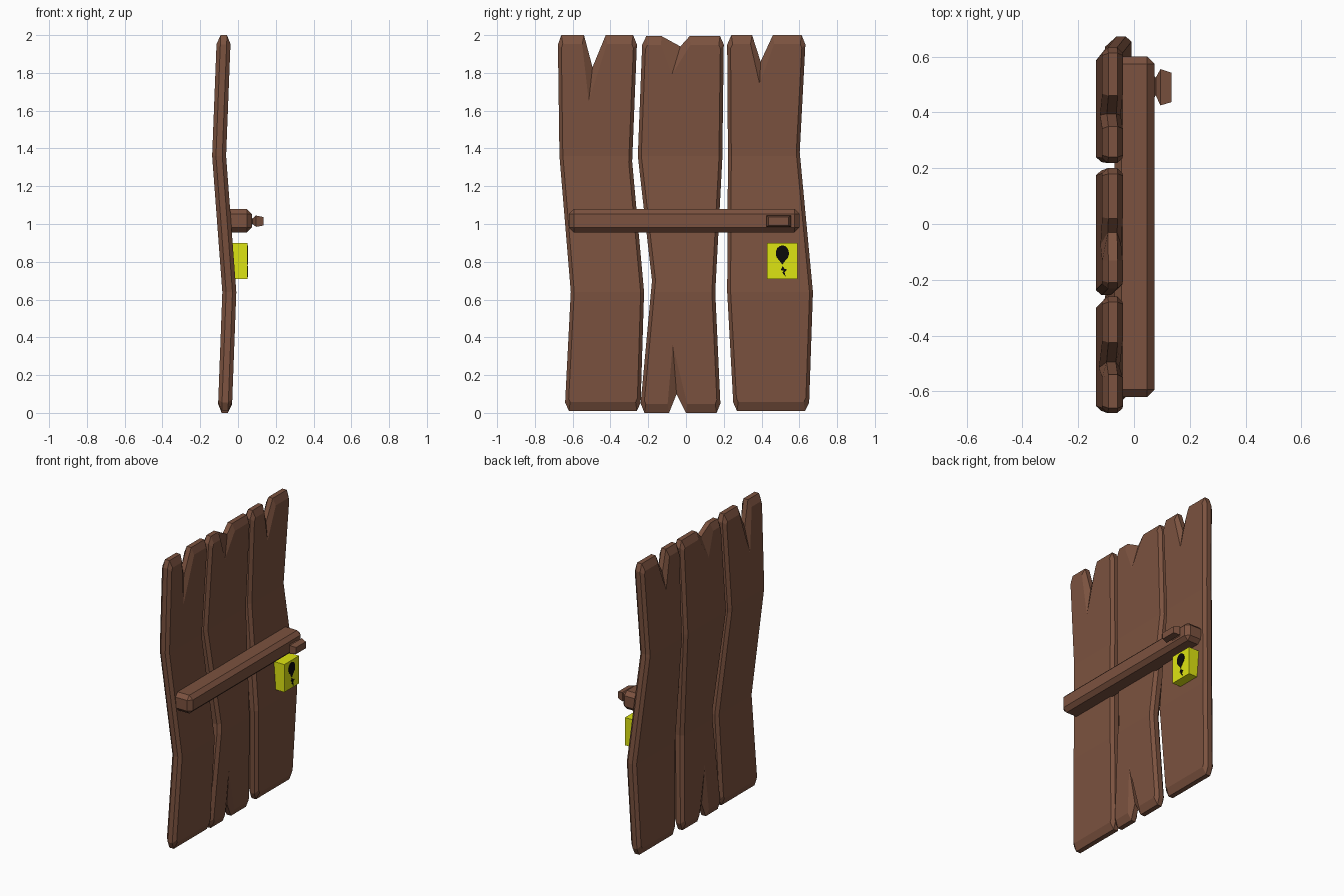
import bpy, bmesh, math
from mathutils import Vector

if "Cube" in bpy.data.objects:
    bpy.data.objects.remove(bpy.data.objects["Cube"])


def material(name, col):
    m = bpy.data.materials.new(name)
    m.diffuse_color = (*col, 1)
    m.use_nodes = True
    m.node_tree.nodes["Principled BSDF"].inputs["Base Color"].default_value = m.diffuse_color
    return m


WOOD = material("brown wood", (0.20, 0.085, 0.05))
YELLOW = material("yellow paint", (0.73, 0.78, 0.006))
BLACK = material("black paint", (0.003, 0.003, 0.003))


def finish(bm, name, mat):
    bmesh.ops.recalc_face_normals(bm, faces=bm.faces[:])
    me = bpy.data.meshes.new(name)
    bm.to_mesh(me)
    bm.free()
    me.materials.append(mat)
    ob = bpy.data.objects.new(name, me)
    bpy.context.collection.objects.link(ob)
    return ob


def loft(rings):
    """Skin a row of equal-length closed rings and cap both ends."""
    bm = bmesh.new()
    vs = [[bm.verts.new(p) for p in r] for r in rings]
    n = len(rings[0])
    for a, b in zip(vs, vs[1:]):
        for i in range(n):
            j = (i + 1) % n
            bm.faces.new((a[i], a[j], b[j], b[i]))
    bm.faces.new(vs[0])
    bm.faces.new(vs[-1])
    return bm


def inset(pts, dy=0.018, dz=0.047):
    """Mitred inward offset of a clockwise outline; 4-value points give their own inner spot."""
    s = [Vector((p[0] / dy, p[1] / dz)) for p in pts]
    out = []
    for i, p in enumerate(pts):
        if len(p) == 4:
            out.append((p[2], p[3]))
            continue
        d1 = (s[i] - s[i - 1]).normalized()
        d2 = (s[(i + 1) % len(s)] - s[i]).normalized()
        n1, n2 = Vector((d1.y, -d1.x)), Vector((d2.y, -d2.x))
        q = s[i] + (n1 + n2) / (1 + n1.dot(n2))
        out.append((q.x * dy, q.y * dz))
    return out


BEND = [(0, -0.07), (0.64, -0.046), (1.36, -0.100), (2.0, -0.075)]


def bend(z):
    for (z0, x0), (z1, x1) in zip(BEND, BEND[1:]):
        if z <= z1 or z1 == 2.0:
            return x0 + (x1 - x0) * (z - z0) / (z1 - z0)


def plank(name, pts):
    inner, h = inset(pts), 0.037
    outer = [p[:2] for p in pts]
    bm = loft([[(x, *p) for p in ring] for x, ring in
               ((-h, inner), (-h * 0.45, outer), (h * 0.45, outer), (h, inner))])
    for z in (0.64, 1.36):
        bmesh.ops.bisect_plane(bm, geom=bm.verts[:] + bm.edges[:] + bm.faces[:],
                               plane_co=(0, 0, z), plane_no=(0, 0, 1))
    for v in bm.verts:
        v.co.x += bend(v.co.z)
    return finish(bm, name, WOOD)


# Three warped planks with split ends (y, z outlines)
plank("left_plank", [
    (-0.62, 0.01), (-0.64, 0.055), (-0.61, 0.64), (-0.67, 1.36), (-0.678, 1.95), (-0.66, 2.0),
    (-0.54, 2.0), (-0.495, 1.83, -0.515, 1.65), (-0.425, 2.0), (-0.28, 2.0), (-0.26, 1.95),
    (-0.285, 1.33), (-0.222, 0.64), (-0.24, 0.055), (-0.26, 0.01)])
plank("middle_plank", [
    (-0.22, 0.0), (-0.24, 0.05), (-0.18, 0.70), (-0.255, 1.36), (-0.232, 1.95), (-0.21, 1.995),
    (-0.13, 1.995), (-0.03, 1.94, -0.075, 1.79), (0.02, 1.995), (0.18, 1.995), (0.2, 1.95),
    (0.192, 1.34), (0.155, 0.64), (0.182, 0.05), (0.162, 0.0),
    (0.0, 0.0), (-0.05, 0.10, -0.07, 0.36), (-0.09, 0.0)])
plank("right_plank", [
    (0.27, 0.01), (0.25, 0.055), (0.218, 0.64), (0.222, 1.36), (0.218, 1.95), (0.24, 2.0),
    (0.35, 2.0), (0.395, 1.86, 0.39, 1.74), (0.46, 2.0), (0.612, 2.0), (0.632, 1.95),
    (0.602, 1.38), (0.672, 0.64), (0.652, 0.055), (0.63, 0.01)])


def box(name, lo, hi, mat, chamfer=0):
    bm = bmesh.new()
    bmesh.ops.create_cube(bm, size=1)
    for v in bm.verts:
        v.co = [(a + b) / 2 + c * (b - a) for a, b, c in zip(lo, hi, v.co)]
    if chamfer:
        bmesh.ops.bevel(bm, geom=bm.edges[:], offset=chamfer, segments=1, affect='EDGES')
    return finish(bm, name, mat)


# Cross bar
box("cross_bar", (-0.07, -0.62, 0.955), (0.073, 0.60, 1.08), WOOD, 0.026)

# Flared handle
finish(loft([[(x, y0, z0), (x, y1, z0), (x, y1, z1), (x, y0, z1)] for x, y0, y1, z0, z1 in (
    (0.06, 0.44, 0.54, 0.985, 1.045), (0.078, 0.46, 0.525, 1.0, 1.03),
    (0.095, 0.425, 0.555, 0.985, 1.045), (0.135, 0.437, 0.542, 0.992, 1.037))]),
    "handle", WOOD)

# Lock box with painted keyhole marks
box("lock_box", (-0.04, 0.43, 0.71), (0.05, 0.59, 0.90), YELLOW)


def plate(name, pts):
    finish(loft([[(x, *p) for p in pts] for x in (0.049, 0.053)]), name, BLACK)


drop = [(0.51 + 0.035 * math.cos(a), 0.845 + 0.042 * math.sin(a))
        for a in (math.radians(-60 + 25 * i) for i in range(13))]
plate("round_mark", drop + [(0.51, 0.785)])
plate("small_mark", [(0.512, 0.778), (0.522, 0.762), (0.535, 0.76), (0.522, 0.745),
                     (0.528, 0.72), (0.51, 0.742), (0.517, 0.752), (0.502, 0.756)])
